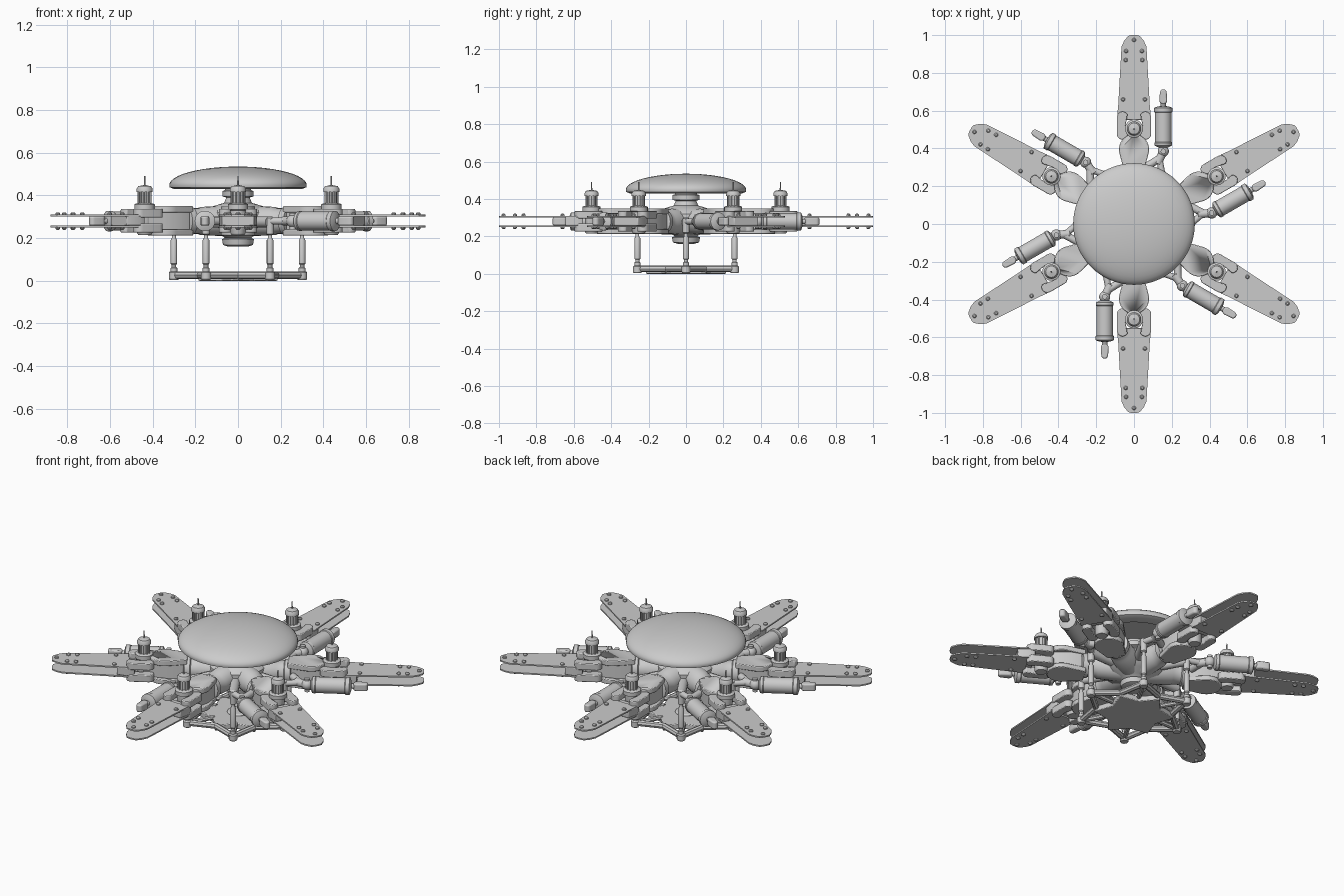
import bpy, bmesh, math
from mathutils import Vector, Matrix

if "Cube" in bpy.data.objects:
    bpy.data.objects.remove(bpy.data.objects["Cube"])

pi = math.pi


def finish(name, bm, bevel=0.0, around=False):
    bmesh.ops.recalc_face_normals(bm, faces=bm.faces)
    me = bpy.data.meshes.new(name)
    bm.to_mesh(me)
    bm.free()
    me.shade_smooth()
    me.set_sharp_from_angle(angle=math.radians(32))
    # parts built on the +y arm are repeated six times around the hub
    for k in range(6 if around else 1):
        ob = bpy.data.objects.new(f"{name}_{k + 1}" if around else name, me)
        bpy.context.collection.objects.link(ob)
        ob.rotation_euler.z = k * pi / 3
        if bevel:
            m = ob.modifiers.new("bevel", 'BEVEL')
            m.width, m.segments, m.limit_method = bevel, 2, 'ANGLE'


def add_prism(bm, pts, z0, z1):
    f = bm.faces.new([bm.verts.new((x, y, z0)) for x, y in pts])
    g = bmesh.ops.extrude_face_region(bm, geom=[f])
    bmesh.ops.translate(bm, vec=(0, 0, z1 - z0),
                        verts=[v for v in g["geom"] if isinstance(v, bmesh.types.BMVert)])


def add_lathe(bm, prof, p=(0, 0, 0), d=(0, 0, 1), n=24):
    """Revolve (radius, height) pairs about direction d from point p."""
    mat = Matrix.Translation(p) @ Vector(d).to_track_quat('Z', 'Y').to_matrix().to_4x4()
    rows = []
    for r, h in prof:
        if r == 0:
            rows.append([bm.verts.new(mat @ Vector((0, 0, h)))] * n)
        else:
            rows.append([bm.verts.new(mat @ Vector((r * math.cos(2 * pi * i / n),
                         r * math.sin(2 * pi * i / n), h))) for i in range(n)])
    for a, b in zip(rows, rows[1:]):
        for i in range(n):
            vs = list(dict.fromkeys((a[i], a[(i + 1) % n], b[(i + 1) % n], b[i])))
            if len(vs) > 2:
                bm.faces.new(vs)
    for row in (rows[0], rows[-1]):
        if row[0] is not row[1]:
            bm.faces.new(row)


def add_rod(bm, p, q, r, n=14):
    d = Vector(q) - Vector(p)
    add_lathe(bm, [(r, 0), (r, d.length)], p, d, n)


def add_ball(bm, p, r):
    bmesh.ops.create_uvsphere(bm, u_segments=14, v_segments=8, radius=r,
                              matrix=Matrix.Translation(p))


def mirror_pts(half):
    return half + [(-x, y) for x, y in reversed(half) if x > 0]


def arc(cx, cy, r, a0, a1, n=10):
    return [(cx + r * math.cos(math.radians(a0 + (a1 - a0) * i / n)),
             cy + r * math.sin(math.radians(a0 + (a1 - a0) * i / n))) for i in range(n + 1)]


# dome cover
bm = bmesh.new()
cap = [(0.322 * math.sin(t), 0.448 + 0.087 * math.cos(t)) for t in [pi / 2 * i / 12 for i in range(12, 0, -1)]]
add_lathe(bm, [(0.07, 0.44), (0.24, 0.44), (0.25, 0.43), (0.3, 0.43), (0.32, 0.438)] + cap + [(0, 0.535)], n=64)
finish("dome_cover", bm)

# neck, hub body and lower drum
bm = bmesh.new()
add_lathe(bm, [(0, 0.16), (0.045, 0.16), (0.07, 0.168), (0.075, 0.195), (0.06, 0.2), (0.08, 0.215),
               (0.13, 0.23), (0.155, 0.25), (0.155, 0.32), (0.13, 0.345), (0.065, 0.365), (0.055, 0.39),
               (0.072, 0.395), (0.072, 0.42), (0.06, 0.425), (0.06, 0.442), (0, 0.442)], n=40)
finish("hub_body", bm)

# arm sockets growing out of the hub
bm = bmesh.new()
add_lathe(bm, [(0.072, 0.05), (0.066, 0.2), (0.06, 0.21), (0.06, 0.25), (0.068, 0.255),
               (0.068, 0.285), (0.045, 0.29), (0.045, 0.42)], (0, 0, 0.28), (0, 1, 0))
finish("arm_socket", bm, around=True)

# rounded fork plates above and below each arm root
bm = bmesh.new()
root = mirror_pts([(0.05, 0.27)] + arc(0, 0.395, 0.08, -10, 90))
add_prism(bm, root, 0.32, 0.35)
add_prism(bm, root, 0.212, 0.24)
finish("root_plate", bm, 0.004, True)
bm = bmesh.new()
add_prism(bm, mirror_pts([(0.052, 0.29), (0.062, 0.36), (0.05, 0.43), (0.03, 0.53)]), 0.236, 0.324)
finish("root_block", bm, 0.006, True)

# hinge lobes either side of the arm pivot
bm = bmesh.new()
lobe = arc(0.062, 0.475, 0.028, 180, 360) + arc(0.06, 0.565, 0.03, 0, 150) + [(0.045, 0.52)]
for s in (1, -1):
    pts = [(s * x, y) for x, y in lobe]
    add_prism(bm, pts, 0.296, 0.336)
    add_prism(bm, pts, 0.226, 0.268)
add_prism(bm, mirror_pts([(0.08, 0.55), (0.088, 0.58), (0.075, 0.645)]), 0.258, 0.304)
finish("hinge_lobe", bm, 0.004, True)

# vertical pivot with ribbed motor and antenna pin
bm = bmesh.new()
add_lathe(bm, [(0, 0.215), (0.03, 0.215), (0.036, 0.225), (0.036, 0.33), (0.048, 0.335), (0.048, 0.358),
               (0.04, 0.362), (0.028, 0.364), (0.028, 0.415), (0.038, 0.417), (0.038, 0.43),
               (0.03, 0.443), (0.01, 0.447), (0.004, 0.449), (0.003, 0.49), (0, 0.49)], (0, 0.505, 0))
for i in range(10):
    a = 2 * pi * i / 10
    x, y = 0.029 * math.cos(a), 0.505 + 0.029 * math.sin(a)
    add_rod(bm, (x, y, 0.362), (x, y, 0.417), 0.005, 6)
finish("pivot_motor", bm, around=True)

# paired blade plates
bm = bmesh.new()
blade = mirror_pts([(0.088, 0.585), (0.084, 0.62), (0.066, 0.94), (0.052, 0.97), (0.03, 0.996), (0.015, 1.0)])
add_prism(bm, blade, 0.302, 0.31)
add_prism(bm, blade, 0.25, 0.258)
finish("blade_plates", bm, around=True)

# blade bolts, heads on both outer faces
bm = bmesh.new()
for x, y in [(0, 0.975), (0.042, 0.915), (-0.042, 0.915), (0.044, 0.868), (-0.044, 0.868),
             (0.058, 0.66), (-0.058, 0.66)]:
    head = [(0.011, -0.002), (0.011, 0.006), (0.006, 0.011)]
    add_lathe(bm, head, (x, y, 0.31), n=10)
    add_lathe(bm, head, (x, y, 0.25), (0, 0, -1), n=10)
finish("blade_bolts", bm, around=True)

# side damper: barrel, piston rod and flat eye
bm = bmesh.new()
add_lathe(bm, [(0, 0.405), (0.025, 0.405), (0.045, 0.415), (0.047, 0.43), (0.044, 0.434), (0.044, 0.59),
               (0.048, 0.594), (0.048, 0.615), (0.03, 0.622), (0.014, 0.624), (0.014, 0.66)],
          (0.155, 0, 0.28), (0, 1, 0))
finish("damper_barrel", bm, around=True)
bm = bmesh.new()
add_prism(bm, arc(0.155, 0.655, 0.021, 180, 360) + arc(0.155, 0.695, 0.018, 0, 180), 0.258, 0.302)
finish("damper_eye", bm, 0.007, True)

# damper joint and bracket back to the hub
bm = bmesh.new()
add_ball(bm, (0.155, 0.385, 0.28), 0.03)
add_rod(bm, (0.155, 0.38, 0.28), (0.155, 0.42, 0.28), 0.02)
add_rod(bm, (0.155, 0.385, 0.28), (0.125, 0.32, 0.28), 0.022)
add_rod(bm, (0.14, 0.35, 0.28), (0.06, 0.3, 0.28), 0.02)
add_rod(bm, (0.155, 0.385, 0.24), (0.155, 0.385, 0.318), 0.014)
add_rod(bm, (0.15, 0.26, 0.275), (0.07, 0.12, 0.275), 0.026)
add_rod(bm, (0.15, 0.26, 0.28), (0.135, 0.34, 0.28), 0.017)
finish("damper_bracket", bm, around=True)

# vertical struts down to the foot frame
bm = bmesh.new()
add_lathe(bm, [(0.016, 0.02), (0.016, 0.06), (0.011, 0.064), (0.011, 0.075), (0.0155, 0.08),
               (0.0155, 0.19), (0.01, 0.2), (0.01, 0.215), (0.018, 0.22), (0.018, 0.295), (0.008, 0.302)],
          (0.15, 0.26, 0), n=16)
add_ball(bm, (0.15, 0.26, 0.028), 0.023)
finish("support_strut", bm, around=True)

# foot frame: V bars meeting at every strut, with end shoes
bm = bmesh.new()
foot = Vector((0.15, 0.26, 0.026))
for a in (30, 90):
    inner = Vector((0.205 * math.cos(math.radians(a)), 0.205 * math.sin(math.radians(a)), 0.026))
    add_rod(bm, foot, inner, 0.017, 8)
add_rod(bm, foot, (0.07, 0.121, 0.026), 0.013, 8)
add_lathe(bm, [(0.02, 0.004), (0.024, 0.01), (0.024, 0.038), (0.018, 0.044)], (0.15, 0.26, 0), n=12)
finish("foot_frame", bm, around=True)

# star plate at the bottom
bm = bmesh.new()
star = []
for i in range(12):
    r = 0.215 if i % 2 else 0.15
    star.append((r * math.cos(i * pi / 6), r * math.sin(i * pi / 6)))
add_prism(bm, star, 0.0, 0.032)
add_lathe(bm, [(0.06, 0.03), (0.055, 0.04), (0.0, 0.042)])
finish("star_plate", bm, 0.004)
